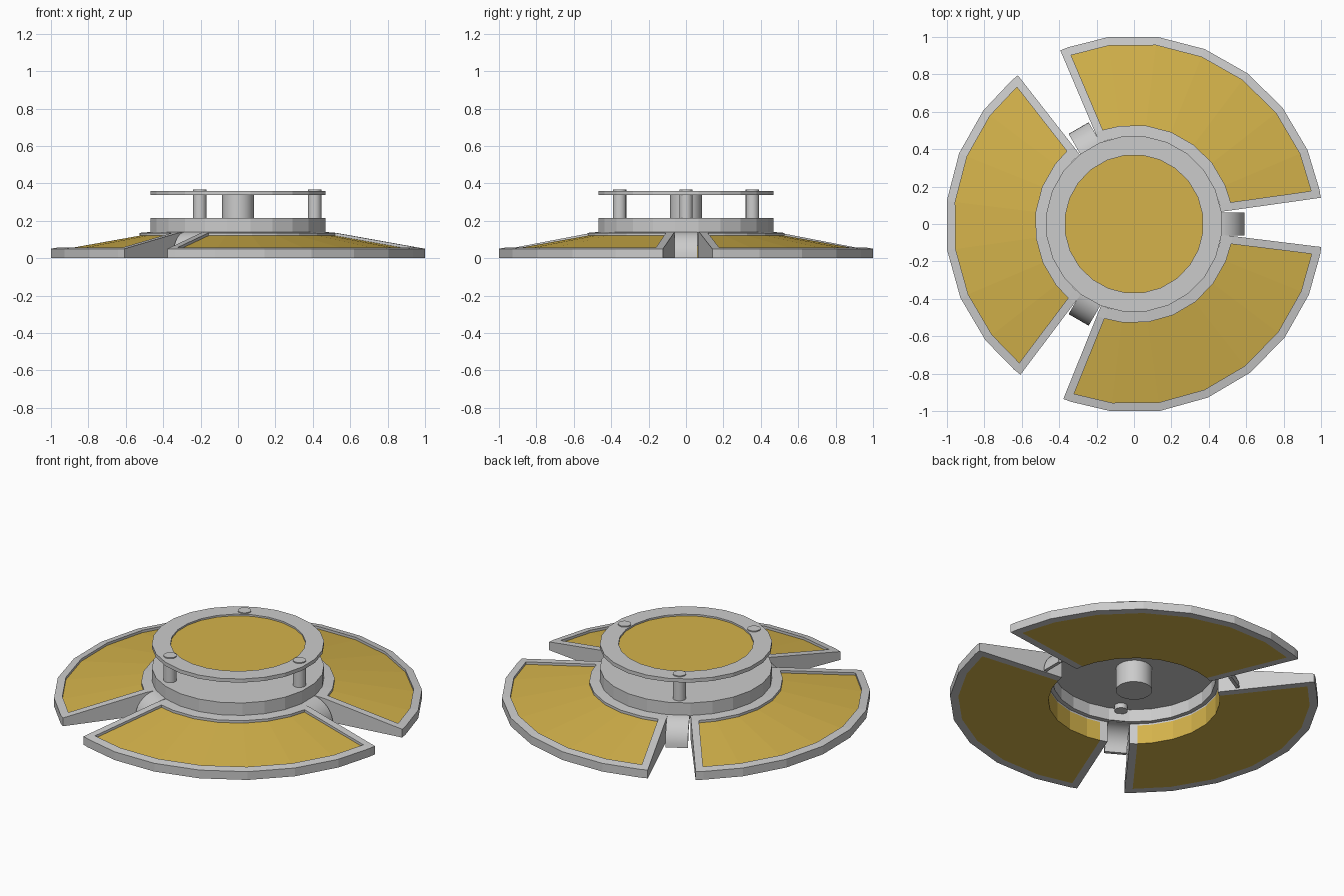
import bpy, bmesh
from math import sin, cos, asin, radians, degrees

if "Cube" in bpy.data.objects:
    bpy.data.objects.remove(bpy.data.objects["Cube"])

gold = bpy.data.materials.new("gold_panel")
gold.diffuse_color = (0.66, 0.45, 0.07, 1)
gold.use_nodes = True
gold.node_tree.nodes["Principled BSDF"].inputs["Base Color"].default_value = gold.diffuse_color
PHASE = 8.0          # angle of the first corner of the 24-sided plan
STEP = 15.0


def add_mesh(name, bm, mat=None, smooth=False):
    bmesh.ops.remove_doubles(bm, verts=bm.verts, dist=1e-5)
    bmesh.ops.recalc_face_normals(bm, faces=bm.faces)
    me = bpy.data.meshes.new(name)
    bm.to_mesh(me)
    bm.free()
    ob = bpy.data.objects.new(name, me)
    bpy.context.collection.objects.link(ob)
    if mat:
        me.materials.append(mat)
    if smooth:
        bpy.context.view_layer.objects.active = ob
        ob.select_set(True)
        bpy.ops.object.shade_smooth_by_angle(angle=radians(35))
        ob.select_set(False)
    return ob


def sweep(name, profile, angles, mat=None, closed=False):
    """Sweep a closed (r, z) profile through angles(r), in degrees."""
    bm = bmesh.new()
    cols = []
    for r, z in profile:
        cols.append([bm.verts.new((r * cos(radians(a)), r * sin(radians(a)), z))
                     for a in angles(r)])
    n, m = len(profile), len(cols[0])
    for i in range(n):
        a, b = cols[i], cols[(i + 1) % n]
        if profile[i][0] == 0 and profile[(i + 1) % n][0] == 0:
            continue
        for k in range(m if closed else m - 1):
            j = (k + 1) % m
            bm.faces.new((a[k], a[j], b[j], b[k]))
    if not closed:
        bm.faces.new([c[0] for c in cols])
        bm.faces.new([c[-1] for c in cols])
    bmesh.ops.dissolve_degenerate(bm, edges=bm.edges, dist=1e-6)
    return add_mesh(name, bm, mat)


def ring(name, profile, mat=None):
    return sweep(name, profile, lambda r: [PHASE + STEP * k for k in range(24)], mat, True)


def cylinder(name, r, z0, z1, x=0, y=0, sides=20):
    bpy.ops.mesh.primitive_cylinder_add(vertices=sides, radius=r, depth=z1 - z0,
                                        location=(x, y, (z0 + z1) / 2))
    bpy.context.object.name = name
    bpy.ops.object.shade_smooth_by_angle(angle=radians(35))


# Sloping top of the wings
R_OUT, R_LIP, R_MID, R_IN = 1.0086, 0.963, 0.53, 0.47


def top(r):
    return 0.05 + (R_OUT - r) / (R_OUT - R_MID) * 0.085 if r > R_MID else 0.14


def inset(r):
    return degrees(asin(0.043 / r))


for p in range(3):
    a0 = PHASE + 120 * p
    a1 = a0 + 7 * STEP

    def inner(r):
        return [a0 + inset(r)] + [a0 + STEP * k for k in range(1, 7)] + [a1 - inset(r)]

    # gold panel, set slightly below its frame
    sweep(f"wing_panel_{p}", [(R_IN, 0), (R_IN, 0.115), (R_MID, 0.12),
                              (R_LIP, top(R_LIP) - 0.015), (R_LIP, 0)], inner, gold)
    # frame: rim, inner band and the two sides
    sweep(f"wing_rim_{p}", [(R_LIP, 0), (R_LIP, top(R_LIP)), (R_OUT, 0.05), (R_OUT, 0)], inner)
    sweep(f"wing_inner_band_{p}", [(R_IN, 0.112), (R_IN, 0.14), (R_MID, 0.135), (R_MID, 0.112)], inner)
    side = [(R_IN, 0), (R_IN, 0.14), (R_MID, 0.135), (R_OUT, 0.05), (R_OUT, 0)]
    sweep(f"wing_side_a_{p}", side, lambda r: [a0, a0 + inset(r)])
    sweep(f"wing_side_b_{p}", side, lambda r: [a1 - inset(r), a1])
    # dark underside plate
    dark = bpy.data.materials.get("dark_base")

    # curved bracket in the gap between wings
    g = radians(120 * p)
    bm = bmesh.new()
    rows = []
    for w in (-0.062, 0.062):
        pts = [(0.45 + q * cos(radians(t)), q * sin(radians(t)))
               for q, ts in ((0.142, range(0, 91, 10)), (0.122, range(90, -1, -10))) for t in ts]
        rows.append([bm.verts.new((u * cos(g) - w * sin(g), u * sin(g) + w * cos(g), z))
                     for u, z in pts])
    n = len(rows[0])
    for i in range(n):
        j = (i + 1) % n
        bm.faces.new((rows[0][i], rows[0][j], rows[1][j], rows[1][i]))
    for row in rows:
        bm.faces.new(row)
    add_mesh(f"gap_bracket_{p}", bm, smooth=True)

    # post carrying the top plate
    cylinder(f"post_{p}", 0.036, 0.17, 0.366, 0.41 * cos(g), 0.41 * sin(g), 16)

# Hollow hub cap
ring("hub", [(0, 0.215), (0.472, 0.215), (0.472, 0.125), (0.445, 0.125), (0.445, 0.2), (0, 0.2)])
# Centre column above and below the hub
cylinder("centre_column", 0.085, 0.21, 0.342)
cylinder("lower_column", 0.1, 0.065, 0.205)
# Top plate with recessed gold disc
ring("top_plate_ring", [(0.37, 0.338), (0.37, 0.36), (0.472, 0.36), (0.472, 0.338)])
ring("top_plate_backing", [(0, 0.338), (0, 0.342), (0.37, 0.342), (0.37, 0.338)])
ring("top_gold_disc", [(0, 0.342), (0, 0.35), (0.37, 0.35), (0.37, 0.342)], gold)
